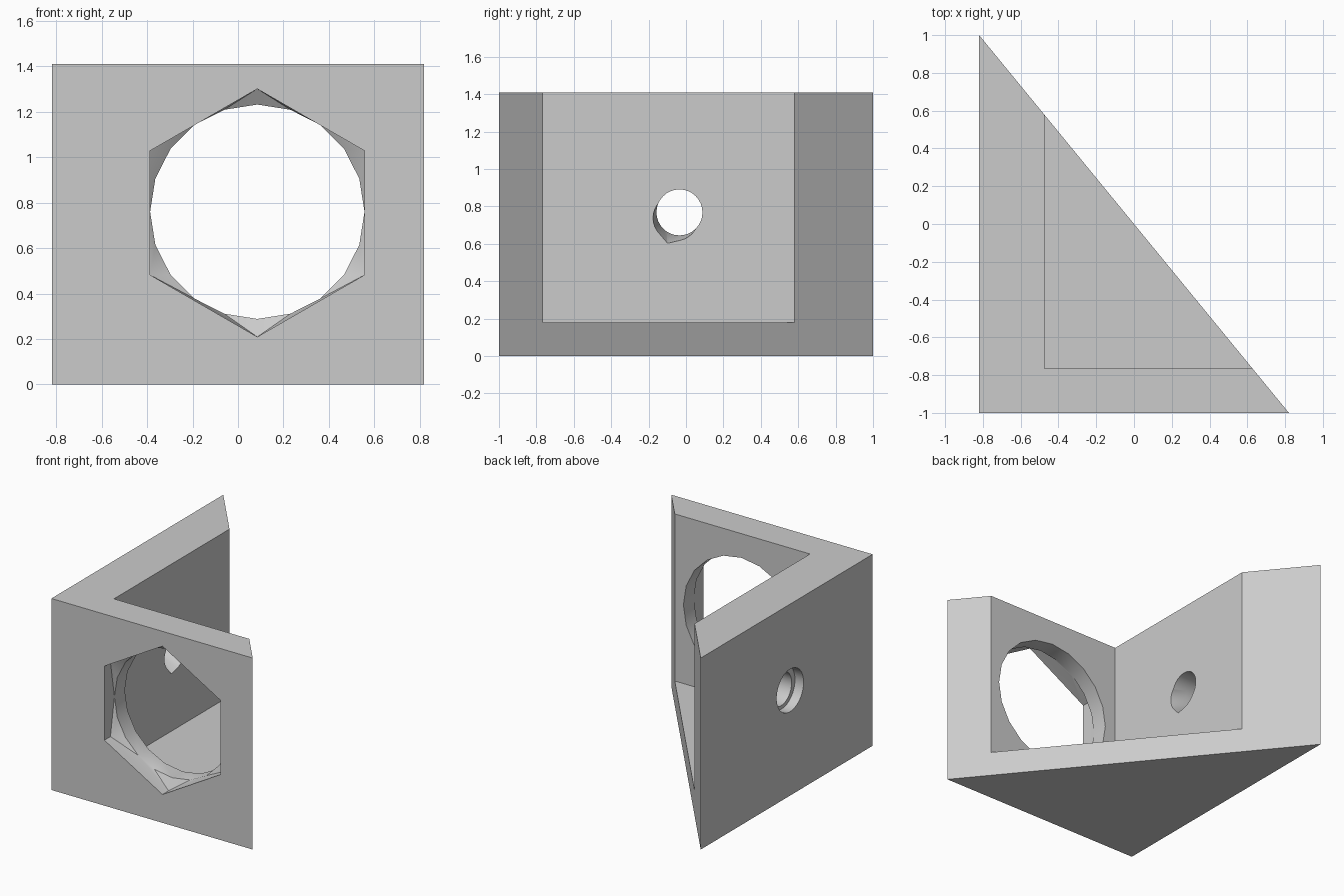
import bpy, bmesh
from math import sin, cos, pi, radians

cube = bpy.data.objects.get("Cube")
if cube:
    bpy.data.objects.remove(cube, do_unlink=True)

grey = bpy.data.materials.new("light_grey")
grey.use_nodes = True
grey.diffuse_color = (0.6, 0.6, 0.6, 1)
grey.node_tree.nodes["Principled BSDF"].inputs["Base Color"].default_value = (0.6, 0.6, 0.6, 1)


def hull(name, points):
    """Convex solid wrapped around the given points."""
    bm = bmesh.new()
    verts = [bm.verts.new(p) for p in points]
    bmesh.ops.convex_hull(bm, input=verts)
    bmesh.ops.dissolve_limit(bm, angle_limit=radians(0.5), verts=bm.verts, edges=bm.edges)
    bmesh.ops.recalc_face_normals(bm, faces=bm.faces)
    mesh = bpy.data.meshes.new(name)
    bm.to_mesh(mesh)
    bm.free()
    mesh.materials.append(grey)
    obj = bpy.data.objects.new(name, mesh)
    bpy.context.collection.objects.link(obj)
    return obj


def ring(centre, radius, sides):
    """Regular polygon as (horizontal, vertical) pairs, first corner on top."""
    return [(centre[0] + radius * sin(2 * pi * i / sides),
             centre[1] + radius * cos(2 * pi * i / sides)) for i in range(sides)]


def on_y(pairs, y):
    return [(a, y, b) for a, b in pairs]


def on_x(pairs, x):
    return [(x, a, b) for a, b in pairs]


def box(x0, x1, y0, y1, z0, z1):
    return [(x, y, z) for x in (x0, x1) for y in (y0, y1) for z in (z0, z1)]


# Triangular block
corners = [(-0.82, -1), (0.82, -1), (-0.82, 1)]
body = hull("corner_bracket", [(x, y, z) for x, y in corners for z in (0, 1.41)])

# Large opening in the front wall: hexagon blending into a round hole
hexagon = ring((0.085, 0.755), 0.546, 6)
round_hole = ring((0.085, 0.76), 0.472, 20)

# Small bore in the side wall: outer counterbore and inner teardrop recess
bore = ring((-0.035, 0.768), 0.123, 32)
counterbore = ring((-0.04, 0.775), 0.157, 32)
teardrop = ring((-0.057, 0.735), 0.121, 32) + [(-0.1, 0.6)]

cutters = [
    hull("cavity", box(-0.475, 1.2, -0.765, 1.3, 0.18, 1.7)),
    hull("hexagon_pocket", on_y(hexagon, -1.05) + on_y(hexagon, -0.93) + on_y(round_hole, -0.885)),
    hull("round_opening", on_y(round_hole, -0.89) + on_y(round_hole, -0.7)),
    hull("side_bore", on_x(bore, -0.9) + on_x(bore, -0.4)),
    hull("side_counterbore", on_x(counterbore, -0.9) + on_x(counterbore, -0.75)),
    hull("teardrop_recess", on_x(teardrop, -0.465) + on_x(bore, -0.59)),
]

# Cut every recess out of the block
bpy.context.view_layer.objects.active = body
for cutter in cutters:
    cutter.hide_render = True
    mod = body.modifiers.new(cutter.name, "BOOLEAN")
    mod.operation = "DIFFERENCE"
    mod.solver = "EXACT"
    mod.object = cutter
    bpy.ops.object.modifier_apply(modifier=mod.name)
    bpy.data.objects.remove(cutter, do_unlink=True)

# Smooth round walls, crisp edges
bpy.ops.object.select_all(action="DESELECT")
body.select_set(True)
bpy.ops.object.shade_smooth_by_angle(angle=radians(30))
